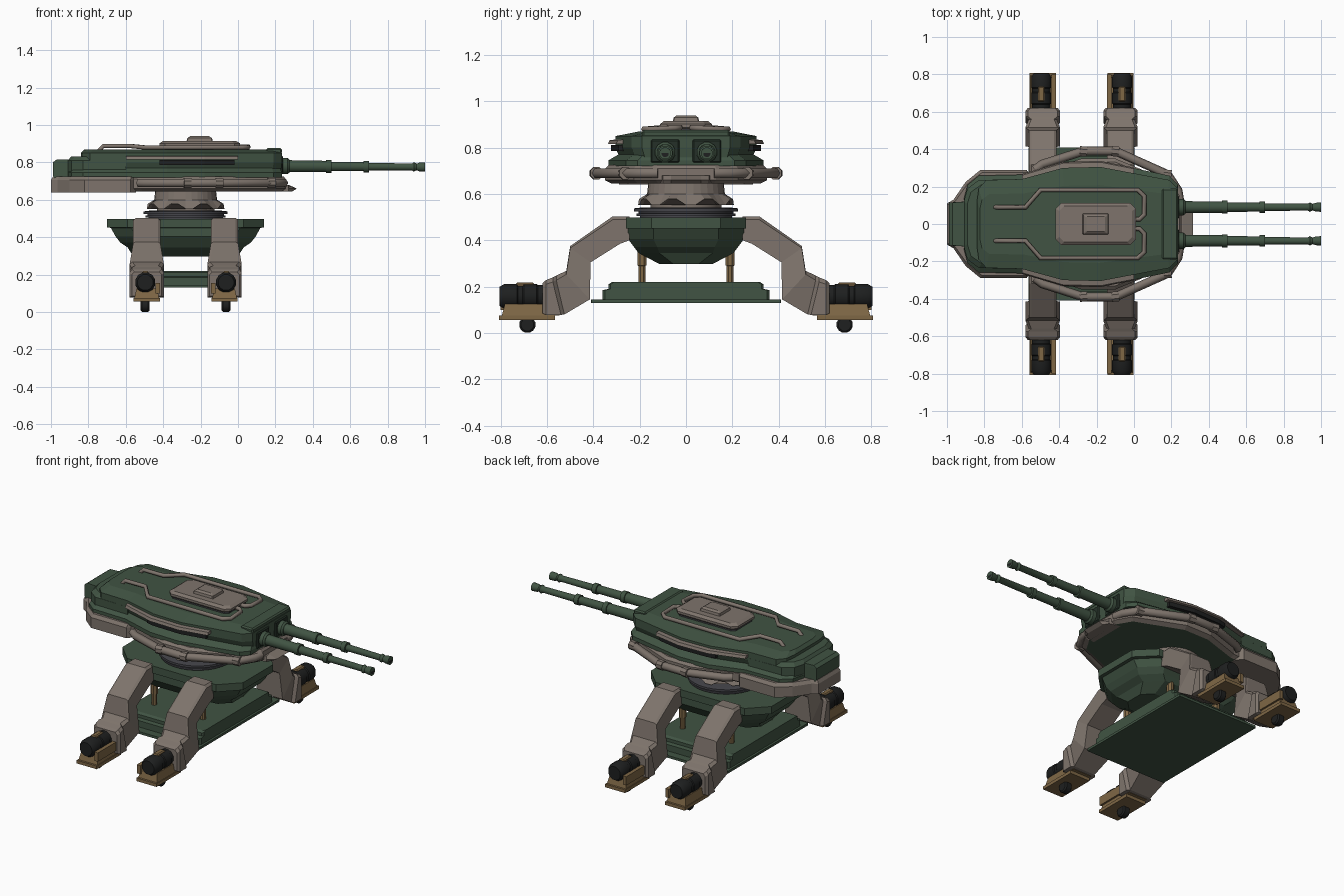
import bpy, bmesh, math
from mathutils import Vector, Matrix

if "Cube" in bpy.data.objects:
    bpy.data.objects.remove(bpy.data.objects["Cube"])

CX = -0.28  # turret axis


def material(name, rgb):
    m = bpy.data.materials.new(name)
    m.diffuse_color = (*rgb, 1)
    m.use_nodes = True
    m.node_tree.nodes["Principled BSDF"].inputs["Base Color"].default_value = m.diffuse_color
    return m


GREEN = material("army green", (0.052, 0.088, 0.056))
TAUPE = material("taupe", (0.21, 0.175, 0.15))
BROWN = material("bronze brown", (0.21, 0.135, 0.06))
BLACK = material("black", (0.013, 0.014, 0.014))
GREY = material("ring grey", (0.06, 0.06, 0.07))
DARK = material("dark green", (0.018, 0.03, 0.021))


def finish(name, bm, mat, smooth=False):
    bmesh.ops.recalc_face_normals(bm, faces=bm.faces)
    me = bpy.data.meshes.new(name)
    bm.to_mesh(me)
    bm.free()
    me.materials.append(mat)
    if smooth:
        me.polygons.foreach_set("use_smooth", [True] * len(me.polygons))
        me.set_sharp_from_angle(angle=math.radians(35))
    ob = bpy.data.objects.new(name, me)
    bpy.context.collection.objects.link(ob)
    return ob


def loft(name, rings, mat, smooth=False):
    """Skin a stack of equal-length point rings and cap both ends."""
    bm = bmesh.new()
    vs = [[bm.verts.new(p) for p in r] for r in rings]
    n = len(vs[0])
    for a, b in zip(vs, vs[1:]):
        for i in range(n):
            bm.faces.new((a[i], a[(i + 1) % n], b[(i + 1) % n], b[i]))
    bm.faces.new(vs[0])
    bm.faces.new(vs[-1])
    return finish(name, bm, mat, smooth)


def lathe(name, origin, axis, prof, mat, n=16):
    """Profile of (distance, radius) pairs turned round an axis."""
    q = Vector(axis).to_track_quat('Z', 'Y')
    o = Vector(origin)
    rings = [[o + q @ Vector((r * math.cos(t), r * math.sin(t), d))
              for t in (2 * math.pi * (i + .5) / n for i in range(n))] for d, r in prof]
    return loft(name, rings, mat, True)


def box(name, lo, hi, mat, bevel=0.0):
    bm = bmesh.new()
    lo, hi = Vector(lo), Vector(hi)
    bmesh.ops.create_cube(bm, size=1, matrix=Matrix.Translation((lo + hi) / 2)
                          @ Matrix.Diagonal((*(hi - lo), 1)))
    if bevel:
        bmesh.ops.bevel(bm, geom=bm.edges[:], offset=bevel, segments=1, affect='EDGES')
    return finish(name, bm, mat)


def tube(name, pts, r, mat):
    cu = bpy.data.curves.new(name, 'CURVE')
    cu.dimensions = '3D'
    cu.bevel_depth, cu.bevel_resolution, cu.use_fill_caps = r, 1, True
    sp = cu.splines.new('POLY')
    sp.points.add(len(pts) - 1)
    for p, c in zip(sp.points, pts):
        p.co = (*c, 1)
    cu.materials.append(mat)
    ob = bpy.data.objects.new(name, cu)
    bpy.context.collection.objects.link(ob)
    bpy.context.view_layer.objects.active = ob
    ob.select_set(True)
    bpy.ops.object.convert(target='MESH')
    ob.select_set(False)


def octagon(hx, hy, c, z, cx=CX):
    h = [(hx, hy - c), (hx - c, hy), (c - hx, hy), (-hx, hy - c)]
    return [(cx + x, y, z) for x, y in h] + [(cx + x, -y, z) for x, y in reversed(h)]


def outline(half, z, sx=1.0, sy=1.0):
    h = [(CX + (x - CX) * sx, y * sy, z) for x, y in half]
    return h + [(x, -y, z) for x, y, z in reversed(h)]


# Ground plate and hull of the base
loft("ground_plate", [octagon(.284, .41, .003, .13), octagon(.284, .41, .003, .145)], GREEN)
loft("ground_deck", [octagon(.27, hy, .01, z) for hy, z in
     ((.36, .145), (.36, .185), (.335, .19), (.335, .21), (.32, .22))], GREEN)
loft("base_hull", [octagon(*d) for d in (
    (.28, .115, .06, .298), (.31, .205, .09, .345), (.35, .225, .10, .372),
    (.375, .25, .11, .405), (.40, .25, .11, .45), (.42, .26, .11, .452), (.42, .26, .11, .498))], GREEN)

# Legs, feet and posts, four of each
LEG = [(.245, .503, .245, .40, .073), (.317, .503, .285, .385, .073), (.50, .375, .412, .305, .073),
       (.517, .268, .415, .145, .092), (.56, .248, .525, .08, .075), (.575, .24, .54, .078, .092),
       (.605, .228, .605, .078, .092), (.62, .215, .62, .085, .08)]
for ex in (-1, 1):
    for sy in (-1, 1):
        x = CX + ex * .208
        f = x - ex * -.008
        tag = ("left" if ex < 0 else "right") + ("_front" if sy < 0 else "_back")
        rings = []
        for yo, zo, yi, zi, w in LEG:
            c, b = .014, (zo - zi) * .12
            rings.append([(x - w, sy * yi, zi), (x - w, sy * yo, zo - b), (x - w + c, sy * yo, zo),
                          (x + w - c, sy * yo, zo), (x + w, sy * yo, zo - b), (x + w, sy * yi, zi)])
        loft(tag + "_leg", rings, TAUPE)
        ya, yb = sorted((sy * .565, sy * .808))
        box(tag + "_foot_sole", (x - .07, ya, .055), (x + .07, yb, .075), BROWN)
        yc = sy * .67
        loft(tag + "_foot_block", [[(x + a * wx, yc + b * wy, z) for a, b in
             ((-1, -1), (1, -1), (1, 1), (-1, 1))] for wx, wy, z in
             ((.066, .125, .075), (.055, .112, .125))], BROWN)
        lathe(tag + "_foot_cylinder", (f, sy * .60, .158), (0, sy, 0),
              ((0, .05), (.04, .05), (.045, .055), (.10, .055), (.105, .05), (.125, .05),
               (.13, .055), (.185, .055), (.205, .043)), BLACK, 12)
        # clamp over the cylinder and rail beside it
        yd, ye = sorted((sy * .655, sy * .735))
        box(tag + "_foot_clamp", (f - .018, yd, .19), (f + .018, ye, .218), BROWN, .006)
        xr = x - ex * .06
        ya, yb = sorted((sy * .60, sy * .80))
        box(tag + "_foot_rail", (xr - .012, ya, .10), (xr + .012, yb, .155), BROWN)
        lathe(tag + "_foot_wheel", (f - .024, sy * .685, .036), (1, 0, 0),
              ((0, .028), (.008, .036), (.04, .036), (.048, .028)), BLACK, 12)
        lathe(tag + "_post", (CX + ex * .17, sy * .19, .20), (0, 0, 1),
              ((0, .016), (.09, .016), (.091, .022), (.16, .022)), BROWN, 8)

# Turning ring and neck with a toothed skirt
lathe("turning_ring", (CX, 0, .49), (0, 0, 1), ((0, .20), (.015, .20), (.016, .215), (.026, .215),
      (.027, .205), (.034, .205), (.035, .225), (.048, .225), (.052, .19)), GREY, 32)
lathe("neck_core", (CX, 0, .53), (0, 0, 1), ((0, .155), (.12, .155)), TAUPE, 24)
ring = lambda r, za, zb: [(CX + r * math.cos(i * math.pi / 16), r * math.sin(i * math.pi / 16),
                           za if i % 4 < 2 else zb) for i in range(32)]
loft("neck_skirt", [ring(.19, .552, .578), ring(.207, .552, .578),
                    ring(.168, .60, .60), ring(.163, .645, .645)], TAUPE)

# Turret lower skirt, rear skirt and front lip
SKIRT = [(-.80, .12), (-.78, .25), (-.52, .27), (-.28, .35), (-.10, .35), (.20, .225), (.255, .13)]
s = loft("turret_skirt", [outline(SKIRT, .645, .96, .92), outline(SKIRT, .66),
                          outline(SKIRT, .71), outline(SKIRT, .725, .98, .95)], TAUPE)
s.data.materials.append(GREEN)
for p in s.data.polygons:
    if p.normal.z < -.95:
        p.material_index = 1  # green underside
REAR = [(-1.0, .11), (-.965, .13), (-.90, .225), (-.82, .29), (-.575, .29), (-.545, .25)]
loft("rear_skirt", [outline(REAR, .64), outline(REAR, .705), outline(REAR, .725, .985, .95)], TAUPE)
loft("front_lip", [[(.20, -.12, z), (.27, -.10, z), (e, -.065, z), (e, .065, z), (.27, .10, z),
                    (.20, .12, z)] for z, e in ((.645, .29), (.66, .315), (.68, .26))], TAUPE)

# Green turret shell, tail and shelf
BODY = [(-.91, .12), (-.89, .19), (-.83, .235), (-.60, .24), (-.38, .30), (-.18, .305),
        (.19, .235), (.235, .19)]
loft("turret_shelf", [outline(BODY, .72, 1, 1.1), outline(BODY, .745, 1, 1.1),
                      outline(BODY, .77, .98, .96)], GREEN)
UPPER = [(-.84, .12), (-.83, .19), (-.79, .235)] + BODY[3:]
loft("turret_body", [outline(UPPER, .74, .99, .92), outline(UPPER, .76, .99, .94),
                     outline(UPPER, .80), outline(UPPER, .85), outline(UPPER, .869, .97, .68)], GREEN)
SHOULDER = BODY[:4]
loft("rear_shoulder", [outline(SHOULDER, .74), outline(SHOULDER, .81),
                       outline(SHOULDER, .832, .97, .9)], GREEN)
loft("tail_box", [[(-.99 + d, -.115, z), (-.82, -.125, z), (-.82, .125, z), (-.99 + d, .115, z)]
                  for z, d in ((.715, .01), (.73, 0), (.80, .0), (.815, .02))], GREEN)
box("front_brow", (.15, -.19, .845), (.235, .19, .876), GREEN, .008)

# Side vanes, vents and rails
for sy in (-1, 1):
    tag = "front" if sy < 0 else "back"
    vane = [(-.60, .245), (-.38, .31), (-.18, .315), (.0, .28)]
    loft(tag + "_side_vane", [[(x, sy * (y - .03), .815), (x, sy * (y + .022), .815),
                               (x, sy * (y + .015), .832), (x, sy * (y - .03), .838)]
                              for x, y in vane], TAUPE)
    loft(tag + "_side_vent", [[(x, sy * (y - .04), .785), (x, sy * (y + .008), .785),
                               (x, sy * (y + .008), .812), (x, sy * (y - .04), .812)]
                              for x, y in ((-.42, .298), (-.37, .31), (-.18, .315), (-.02, .284))], BLACK)
    rail = [(-.53, .29), (-.49, .32), (-.27, .39), (-.10, .39), (.18, .265), (.235, .18), (.245, .12)]
    tube(tag + "_side_rail", [(x, sy * y, .69) for x, y in rail], .024, TAUPE)
    for i, (x, y) in enumerate(rail[2:5]):
        lathe(f"{tag}_rail_collar_{i}", (x - .02, sy * y, .69), (1, -sy * .1, 0),
              ((0, .029), (.04, .029)), TAUPE, 8)
    # Roof pipes
    roof = [(-.745, .09, .86), (-.72, .09, .888), (-.58, .09, .888), (-.50, .182, .88), (.02, .182, .88),
            (.055, .15, .88), (.055, .05, .885), (.03, .025, .885), (-.02, .025, .885)]
    tube(tag + "_roof_pipe", [(x, sy * y, z) for x, y, z in roof], .0125, TAUPE)

    # Gun port, collar and stepped barrel
    y = sy * .09
    box(tag + "_gun_port", (.20, y - .062, .735), (.241, y + .062, .835), DARK, .006)
    lathe(tag + "_gun_collar", (.235, y, .78), (1, 0, 0), ((0, .045), (.03, .045), (.04, .036)), GREEN, 12)
    lathe(tag + "_gun_barrel", (.20, y, .78), (1, 0, -.006),
          ((0, .034), (.27, .031), (.271, .036), (.30, .036), (.301, .026), (.47, .025), (.471, .032),
           (.50, .032), (.501, .021), (.73, .019), (.74, .026), (.755, .018), (.77, .024), (.80, .026)),
          GREEN, 12)
    lathe(tag + "_muzzle_bore", (.9985, y, .775), (1, 0, 0), ((0, .016), (.0015, .016)), BLACK, 12)

# Roof hatch
HX = -.205
loft("hatch_base", [octagon(.20, .10, .02, .86, HX), octagon(.20, .10, .02, .885, HX)], GREY)
loft("roof_hatch", [octagon(.205, .105, .025, .88, HX), octagon(.215, .112, .03, .888, HX),
                    octagon(.215, .112, .03, .902, HX), octagon(.195, .095, .025, .915, HX)], TAUPE)
loft("hatch_cap", [octagon(.07, .057, .004, .912, HX), octagon(.066, .053, .004, .93, HX),
                   octagon(.05, .04, .004, .94, HX)], TAUPE)
